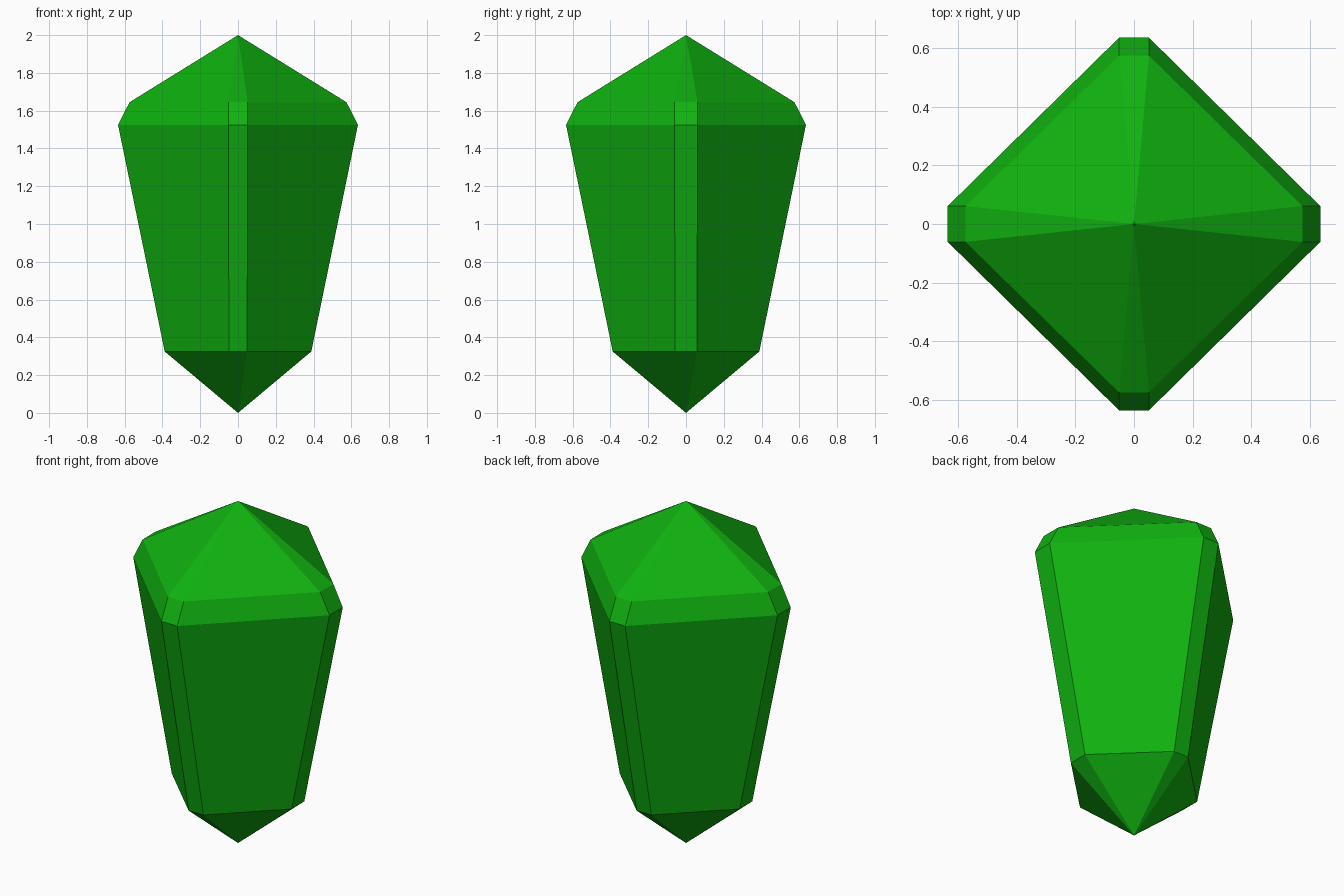
import bpy
import bmesh

if "Cube" in bpy.data.objects:
    bpy.data.objects.remove(bpy.data.objects["Cube"])

# Single green crystal colour
green = bpy.data.materials.new("crystal green")
green.diffuse_color = (0.005, 0.44, 0.005, 1.0)
green.use_nodes = True
green.node_tree.nodes["Principled BSDF"].inputs["Base Color"].default_value = green.diffuse_color


def ring(bm, radius, z, half_x, half_y):
    """Diamond cross-section with its four corners cut off."""
    pts = [(radius, -half_y), (radius, half_y),
           (half_x, radius), (-half_x, radius),
           (-radius, half_y), (-radius, -half_y),
           (-half_x, -radius), (half_x, -radius)]
    return [bm.verts.new((x, y, z)) for x, y in pts]


bm = bmesh.new()

# Cross-sections: lower girdle, widest edge, bevelled shoulder
rings = [ring(bm, 0.388, 0.325, 0.048, 0.058),
         ring(bm, 0.635, 1.525, 0.051, 0.061),
         ring(bm, 0.574, 1.645, 0.051, 0.061)]
bottom_tip = bm.verts.new((0, 0, 0))
top_tip = bm.verts.new((0, 0, 2))

# Side facets and the pointed ends
for i in range(8):
    j = (i + 1) % 8
    for low, high in zip(rings, rings[1:]):
        bm.faces.new((low[i], low[j], high[j], high[i]))
    bm.faces.new((rings[0][j], rings[0][i], bottom_tip))
    bm.faces.new((rings[-1][i], rings[-1][j], top_tip))

bmesh.ops.recalc_face_normals(bm, faces=bm.faces[:])
mesh = bpy.data.meshes.new("crystal")
bm.to_mesh(mesh)
bm.free()
mesh.materials.append(green)
crystal = bpy.data.objects.new("crystal", mesh)
bpy.context.collection.objects.link(crystal)
